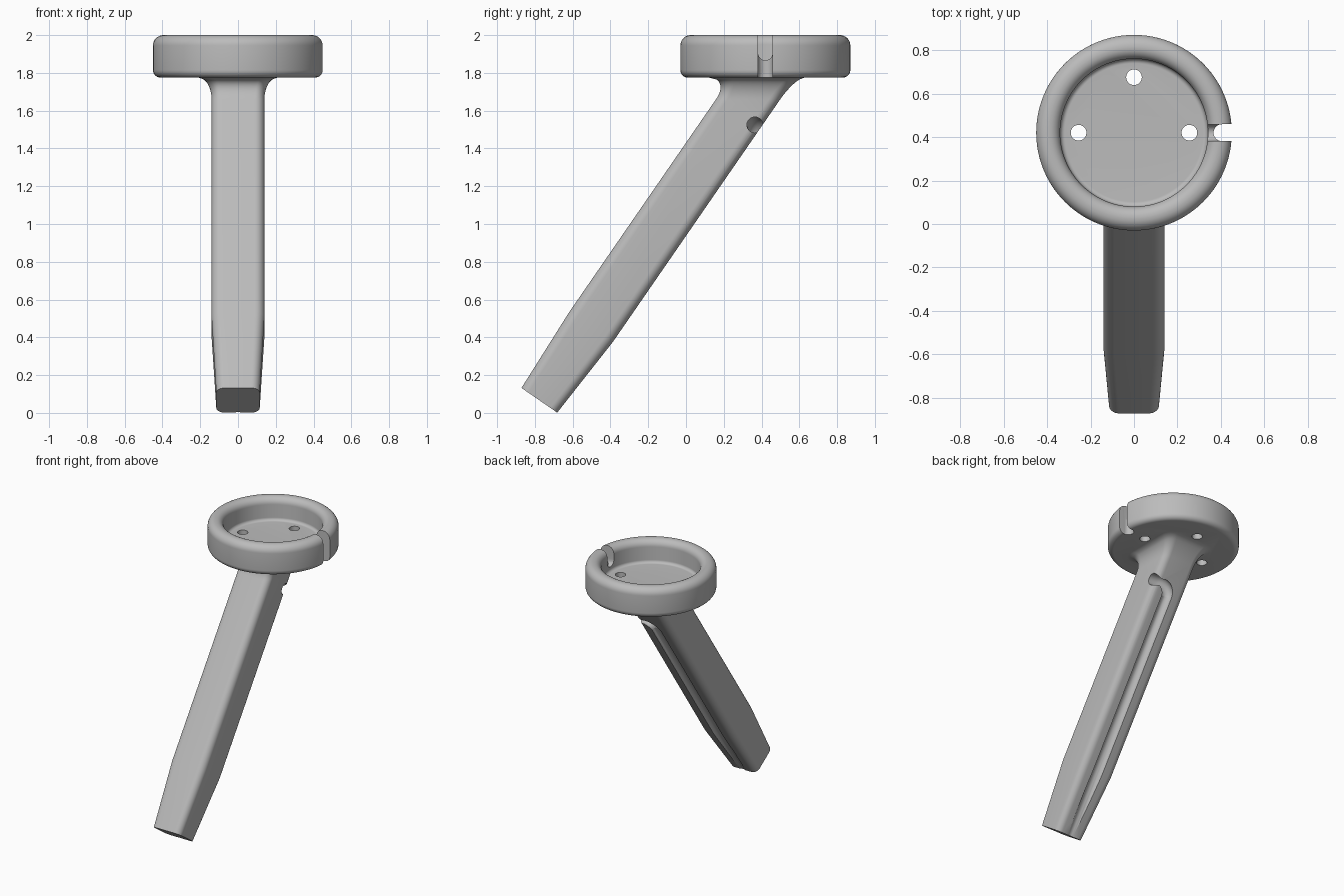
import bpy, bmesh, math
from mathutils import Vector

cube = bpy.data.objects.get("Cube")
if cube:
    bpy.data.objects.remove(cube, do_unlink=True)

grey = bpy.data.materials.new("light_grey")
grey.use_nodes = True
GREY = (0.5, 0.5, 0.5, 1)
grey.diffuse_color = GREY
grey.node_tree.nodes["Principled BSDF"].inputs["Base Color"].default_value = GREY

CUP_Y = 0.42
TILT = math.radians(34.6)
S, C = math.sin(TILT), math.cos(TILT)


def finish(name, bm):
    bmesh.ops.recalc_face_normals(bm, faces=bm.faces)
    mesh = bpy.data.meshes.new(name)
    bm.to_mesh(mesh)
    bm.free()
    obj = bpy.data.objects.new(name, mesh)
    bpy.context.collection.objects.link(obj)
    mesh.materials.append(grey)
    return obj


def loft(name, rings):
    """Skin a list of equal-length closed rings and cap both ends."""
    bm = bmesh.new()
    loops = [[bm.verts.new(p) for p in ring] for ring in rings]
    for a, b in zip(loops, loops[1:]):
        for i in range(len(a)):
            j = (i + 1) % len(a)
            bm.faces.new((a[i], a[j], b[j], b[i]))
    bm.faces.new(loops[0])
    bm.faces.new(loops[-1])
    return finish(name, bm)


def arc(cx, cz, r, start, end, steps=8):
    angles = [math.radians(start + (end - start) * i / steps) for i in range(steps + 1)]
    return [(cx + r * math.cos(t), cz + r * math.sin(t)) for t in angles]


def circle(r, z, sides=96):
    return [(r * math.cos(2 * math.pi * i / sides),
             CUP_Y + r * math.sin(2 * math.pi * i / sides), z) for i in range(sides)]


def rounded_square(half, r):
    pts = []
    k = half - r
    for sx, sy, start in ((1, 1, 0), (-1, 1, 90), (-1, -1, 180), (1, -1, 270)):
        pts += arc(sx * k, sy * k, r, start, start + 90)
    return pts


def tilted(x, n, a):
    """x across, n towards the back of the handle, a along its axis."""
    return Vector((x, n * C + a * S, a * C - n * S))


def cylinder(name, r, start, end):
    start, end = Vector(start), Vector(end)
    turn = (end - start).to_track_quat('Z', 'Y')
    ring = [turn @ Vector((x, y, 0)) for x, y in arc(0, 0, r, 0, 360, 32)[:-1]]
    return loft(name, [[p + start for p in ring], [p + end for p in ring]])


def box(name, lo, hi):
    ring = [(lo[0], lo[1]), (hi[0], lo[1]), (hi[0], hi[1]), (lo[0], hi[1])]
    return loft(name, [[(x, y, z) for x, y in ring] for z in (lo[2], hi[2])])


# Dish with a rounded rim
profile = (arc(0.41, 1.815, 0.04, -90, 0) + arc(0.395, 1.945, 0.055, 0, 90)
           + arc(0.39, 1.95, 0.05, 90, 180) + arc(0.318, 1.852, 0.022, 0, -90))
holder = loft("holder", [circle(r, z) for r, z in profile])

# Slanted handle: tapered foot, straight shaft, flared neck
rings = [[tilted(x, n - 0.677, -0.386) for x, n in rounded_square(0.115, 0.045)],
         [tilted(x, n - 0.672, 0.09) for x, n in rounded_square(0.14, 0.05)]]
for i in range(11):
    t = i / 10
    z = 1.66 + 0.116 * t
    f = 1 - math.sqrt(1 - t * t)
    ring = []
    for x, n in rounded_square(0.14, 0.05):
        spread = (0.05 if n > 0 else 0.12) * f * n / 0.14
        ring.append((x * (1 + 0.5 * f), (n - 0.672 + z * S) / C + spread, z))
    rings.append(ring)
rings.append([(x, y, 1.8) for x, y, z in rings[-1]])
handle = loft("handle", rings)

# Cutters: screw holes, cable slot in the rim
cutters = []
for x, y in ((0, 0.675), (-0.255, CUP_Y), (0.255, CUP_Y)):
    cutters.append(cylinder("screw_hole", 0.036, (x, y, 1.7), (x, y, 1.9)))
cutters += [
    cylinder("slot_shaft", 0.039, (0.405, CUP_Y, 1.7), (0.405, CUP_Y, 2.1)),
    box("slot_mouth", (0.405, CUP_Y - 0.039, 1.71), (0.6, CUP_Y + 0.039, 2.11)),
    cylinder("slot_channel", 0.0385, (0.25, CUP_Y, 1.905), (0.5, CUP_Y, 1.905)),
    box("slot_opening", (0.251, CUP_Y - 0.0385, 1.905), (0.51, CUP_Y + 0.0385, 2.12)),
]

# Cutter: cable groove running up the back and out of the side
R = 0.08
path = [(0, -0.525, -0.45), (0, -0.525, 0.5)]
for i in range(11):
    t = math.radians(9 * i)
    path.append((R * (1 - math.cos(t)), -0.525 - 0.041 * i / 10, 1.462 - R + R * math.sin(t)))
path.append((0.25, -0.566, 1.462))
points = [tilted(*p) for p in path]
tube = []
for i, p in enumerate(points):
    ahead = points[min(i + 1, len(points) - 1)] - points[max(i - 1, 0)]
    ahead.normalize()
    side = ahead.cross(Vector((0, C, -S))).normalized()
    out = side.cross(ahead)
    tube.append([p + side * u + out * v for u, v in arc(0, 0, 0.042, 0, 360, 24)[:-1]])
cutters.append(loft("cable_groove", tube))


def combine(tool, operation):
    tool.hide_render = True
    mod = holder.modifiers.new(tool.name, 'BOOLEAN')
    mod.object = tool
    mod.operation = operation
    mod.solver = 'EXACT'
    bpy.ops.object.modifier_apply(modifier=mod.name)
    bpy.data.objects.remove(tool, do_unlink=True)


bpy.context.view_layer.objects.active = holder
holder.select_set(True)
combine(handle, 'UNION')
for cutter in cutters:
    combine(cutter, 'DIFFERENCE')
bpy.ops.object.shade_smooth_by_angle(angle=math.radians(35))
